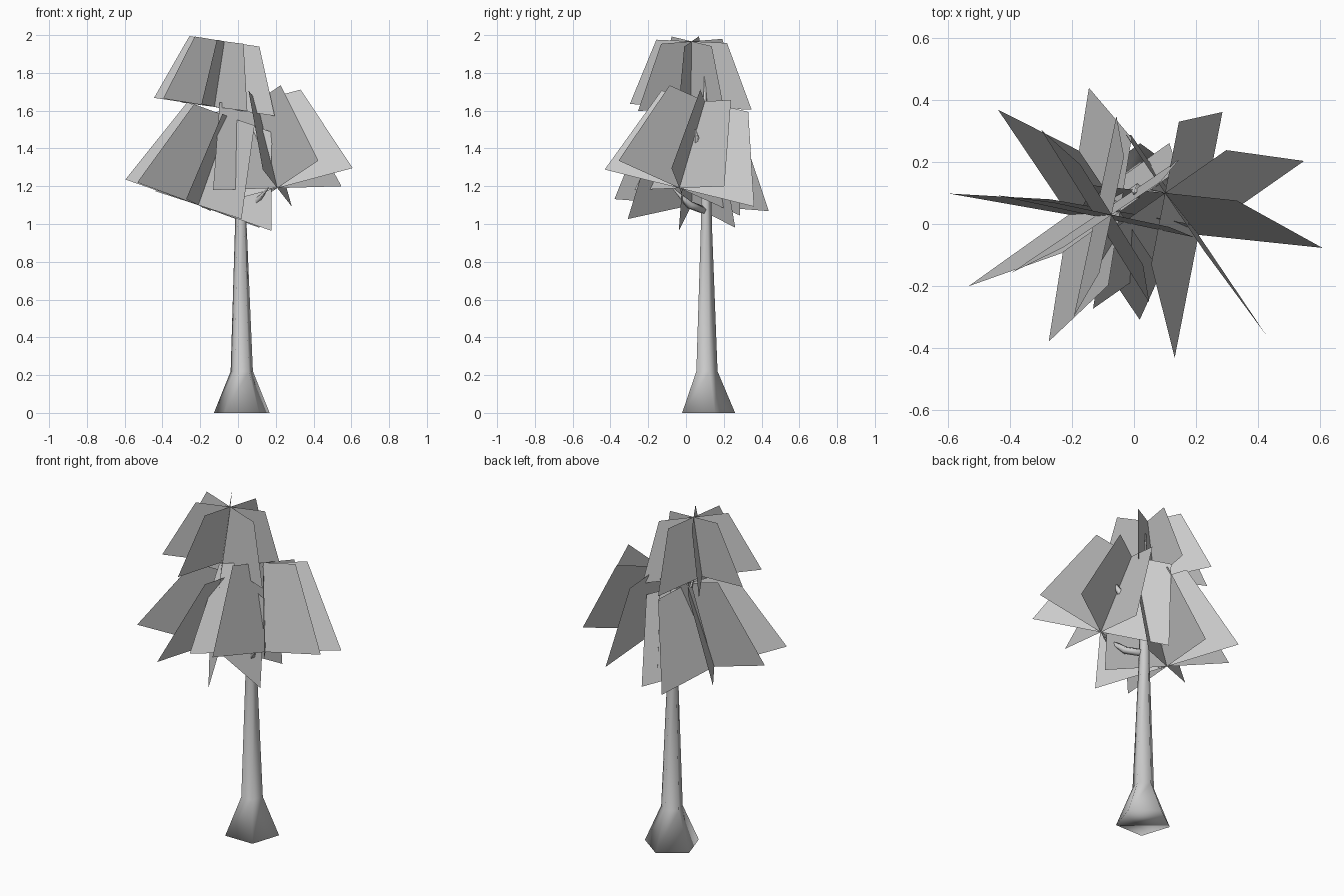
import bpy, bmesh, math
from mathutils import Vector

if "Cube" in bpy.data.objects:
    bpy.data.objects.remove(bpy.data.objects["Cube"])


def finish(name, bm, smooth=False):
    me = bpy.data.meshes.new(name)
    bm.to_mesh(me)
    bm.free()
    ob = bpy.data.objects.new(name, me)
    bpy.context.collection.objects.link(ob)
    for p in me.polygons:
        p.use_smooth = smooth
    return ob


def tapered_tube(name, stations, sides, upright=False):
    """Low-poly tube through (x, y, z, radius) stations, capped at both ends."""
    bm = bmesh.new()
    pts = [Vector(s[:3]) for s in stations]
    axis = Vector((0, 0, 1)) if upright else (pts[-1] - pts[0]).normalized()
    u = Vector((1, 0, 0)) if upright else axis.orthogonal().normalized()
    v = axis.cross(u)
    rings = []
    for p, s in zip(pts, stations):
        ring = []
        for i in range(sides):
            a = math.pi / 2 + 2 * math.pi * i / sides
            ring.append(bm.verts.new(p + s[3] * (math.cos(a) * u + math.sin(a) * v)))
        rings.append(ring)
    for lo, hi in zip(rings, rings[1:]):
        for i in range(sides):
            j = (i + 1) % sides
            bm.faces.new((lo[i], lo[j], hi[j], hi[i]))
    bm.faces.new(rings[0][::-1])
    bm.faces.new(rings[-1])
    return finish(name, bm, True)


def leaf_star(name, base, top, width, angles):
    """Trapezoid cards crossing on a tilted axis, wide edge at the base."""
    bm = bmesh.new()
    base, top = Vector(base), Vector(top)
    axis = (top - base).normalized()
    for deg in angles:
        a = math.radians(deg)
        d = Vector((math.cos(a), math.sin(a), 0))
        d.z = -(axis.x * d.x + axis.y * d.y) / axis.z
        d.normalize()
        lo, hi = d * width / 2, d * width * 0.29
        bm.faces.new([bm.verts.new(p) for p in (base - lo, base + lo, top + hi, top - hi)])
    return finish(name, bm)


# Trunk with flared pentagonal foot
tapered_tube("trunk", [(0.02, 0.105, 0, 0.155), (0.02, 0.105, 0.22, 0.062),
                       (0.015, 0.105, 1.0, 0.032), (0.01, 0.105, 1.4, 0.026),
                       (0.0, 0.1, 1.83, 0.003)], 5, upright=True)

# Short branches
branches = {
    "low_branch": [(0.02, 0.1, 1.07, 0.022), (0.08, 0.02, 1.1, 0.022), (0.16, -0.07, 1.19, 0.003)],
    "right_branch": [(0.01, 0.1, 1.3, 0.022), (0.12, 0.07, 1.38, 0.026), (0.22, 0.05, 1.5, 0.004)],
    "left_branch": [(0.01, 0.1, 1.28, 0.02), (-0.05, 0.07, 1.45, 0.016), (-0.095, 0.05, 1.65, 0.003)],
}
for name, stations in branches.items():
    tapered_tube(name, stations, 5)

# Three foliage clusters of four crossed cards
leaf_star("top_foliage", (-0.125, 0.025, 1.62), (-0.072, 0.03, 1.967), 0.66, (-58, -12, 34, 78))
leaf_star("left_foliage", (-0.21, 0.03, 1.1), (-0.045, 0.04, 1.565), 0.83, (-56, -10, 35.5, 81))
leaf_star("right_foliage", (0.208, -0.035, 1.19), (0.1, 0.1, 1.65), 0.83, (-56, -6, 35, 79))
